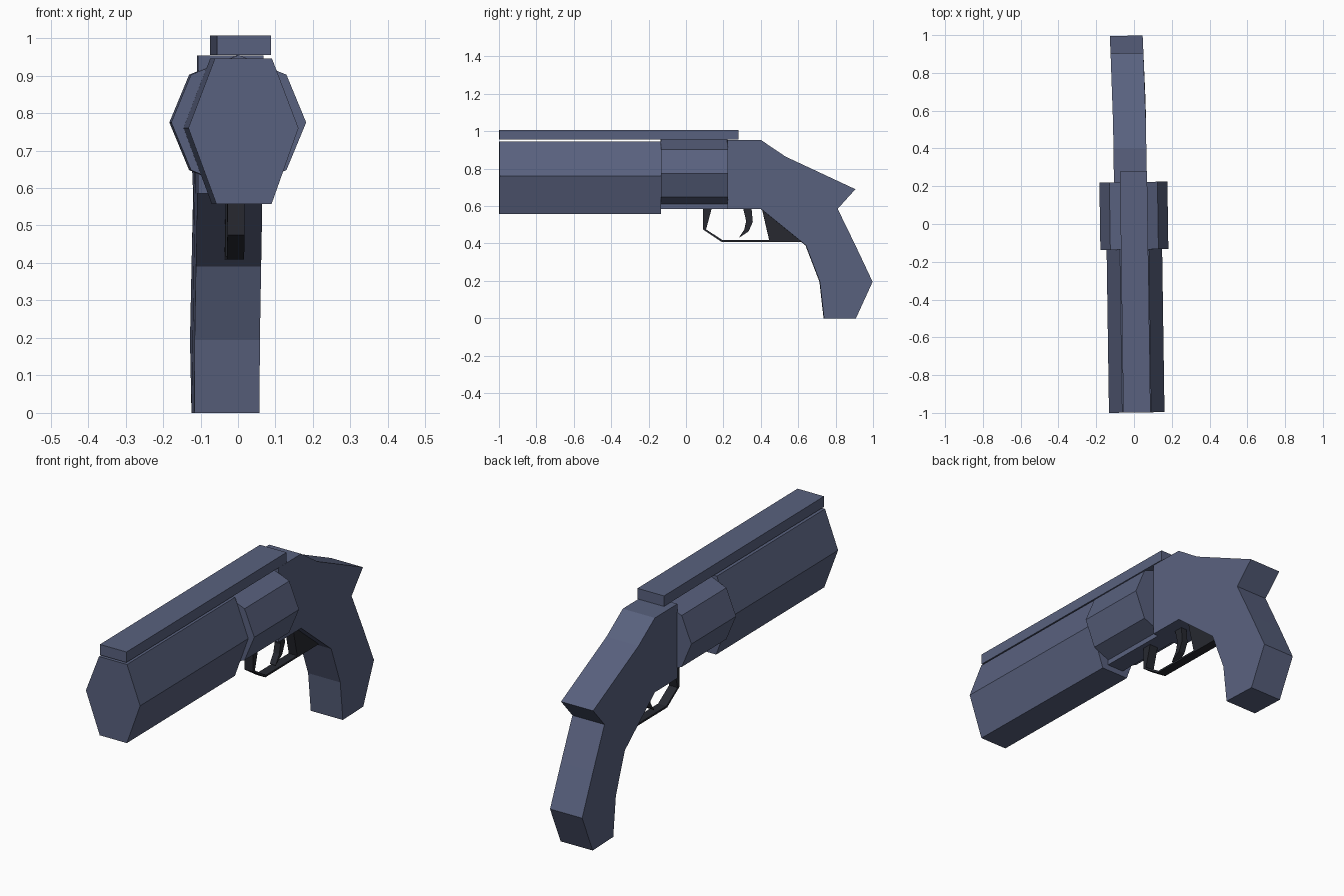
import bpy, bmesh, math
from mathutils import Matrix

if "Cube" in bpy.data.objects:
    bpy.data.objects.remove(bpy.data.objects["Cube"])

YAW = Matrix.Rotation(0.0145, 4, 'Z')   # the whole model is turned very slightly


def material(name, rgb):
    m = bpy.data.materials.new(name)
    m.diffuse_color = (*rgb, 1)
    m.use_nodes = True
    m.node_tree.nodes["Principled BSDF"].inputs["Base Color"].default_value = m.diffuse_color
    return m


steel = material("blue_grey_steel", (0.1, 0.12, 0.21))
dark = material("dark_metal", (0.02, 0.022, 0.03))


def extrude(name, pts, place, lo, hi, mat):
    """Prism from a 2D profile; place(a, b, t) maps profile point and depth to xyz."""
    bm = bmesh.new()
    ends = [[bm.verts.new(place(a, b, t)) for a, b in pts] for t in (lo, hi)]
    bm.faces.new(ends[0])
    bm.faces.new(ends[1][::-1])
    n = len(pts)
    for i in range(n):
        j = (i + 1) % n
        bm.faces.new((ends[0][j], ends[0][i], ends[1][i], ends[1][j]))
    bmesh.ops.recalc_face_normals(bm, faces=bm.faces)
    bm.transform(YAW)
    me = bpy.data.meshes.new(name)
    bm.to_mesh(me)
    bm.free()
    me.materials.append(mat)
    ob = bpy.data.objects.new(name, me)
    bpy.context.collection.objects.link(ob)
    return ob


def along_y(name, pts, y0, y1, mat=steel):                  # profile in x, z
    return extrude(name, pts, lambda a, b, t: (a, t, b), y0, y1, mat)


def side_profile(name, pts, cx, half, mat=steel, lean=0):   # profile in y, z
    return extrude(name, pts, lambda a, b, t: (t - lean * max(0, a - 0.64), a, b),
                   cx - half, cx + half, mat)


# Barrel: tall hexagon
along_y("barrel", [(-0.147, 0.76), (-0.076, 0.946), (0.076, 0.946),
                   (0.147, 0.76), (0.075, 0.557), (-0.072, 0.557)], -0.998, -0.135)

# Drum: octagon
along_y("drum", [(0.18 * math.cos(i * math.pi / 4), 0.775 + 0.18 * math.sin(i * math.pi / 4))
                 for i in range(8)], -0.135, 0.222)

# Sighting rail on top
along_y("top_rail", [(-0.071, 0.955), (0.073, 0.955), (0.073, 1.007), (-0.071, 1.007)], -0.998, 0.28)

# Frame and curved grip in one outline, leaning slightly sideways toward the heel
side_profile("frame_and_grip", [
    (0.22, 0.953), (0.40, 0.953), (0.53, 0.865), (0.905, 0.69), (0.81, 0.585),
    (0.905, 0.39), (0.997, 0.195), (0.908, 0), (0.737, 0), (0.715, 0.195),
    (0.64, 0.39), (0.40, 0.585), (0.22, 0.585)], -0.016, 0.087, lean=0.03)

# Narrow strap under the drum
side_profile("under_strap", [(-0.135, 0.585), (0.23, 0.585), (0.23, 0.61), (-0.135, 0.61)], -0.002, 0.045)

# Trigger guard: front post, thin bow and solid rear web
side_profile("trigger_guard", [
    (0.09, 0.59), (0.09, 0.475), (0.19, 0.409), (0.64, 0.409), (0.64, 0.42), (0.42, 0.59),
    (0.405, 0.59), (0.445, 0.418), (0.195, 0.418), (0.107, 0.475), (0.138, 0.59)], -0.004, 0.023, dark)

# Curved trigger
side_profile("trigger", [
    (0.305, 0.59), (0.322, 0.52), (0.312, 0.475), (0.283, 0.43), (0.335, 0.465),
    (0.357, 0.515), (0.35, 0.59)], -0.004, 0.016, dark)
